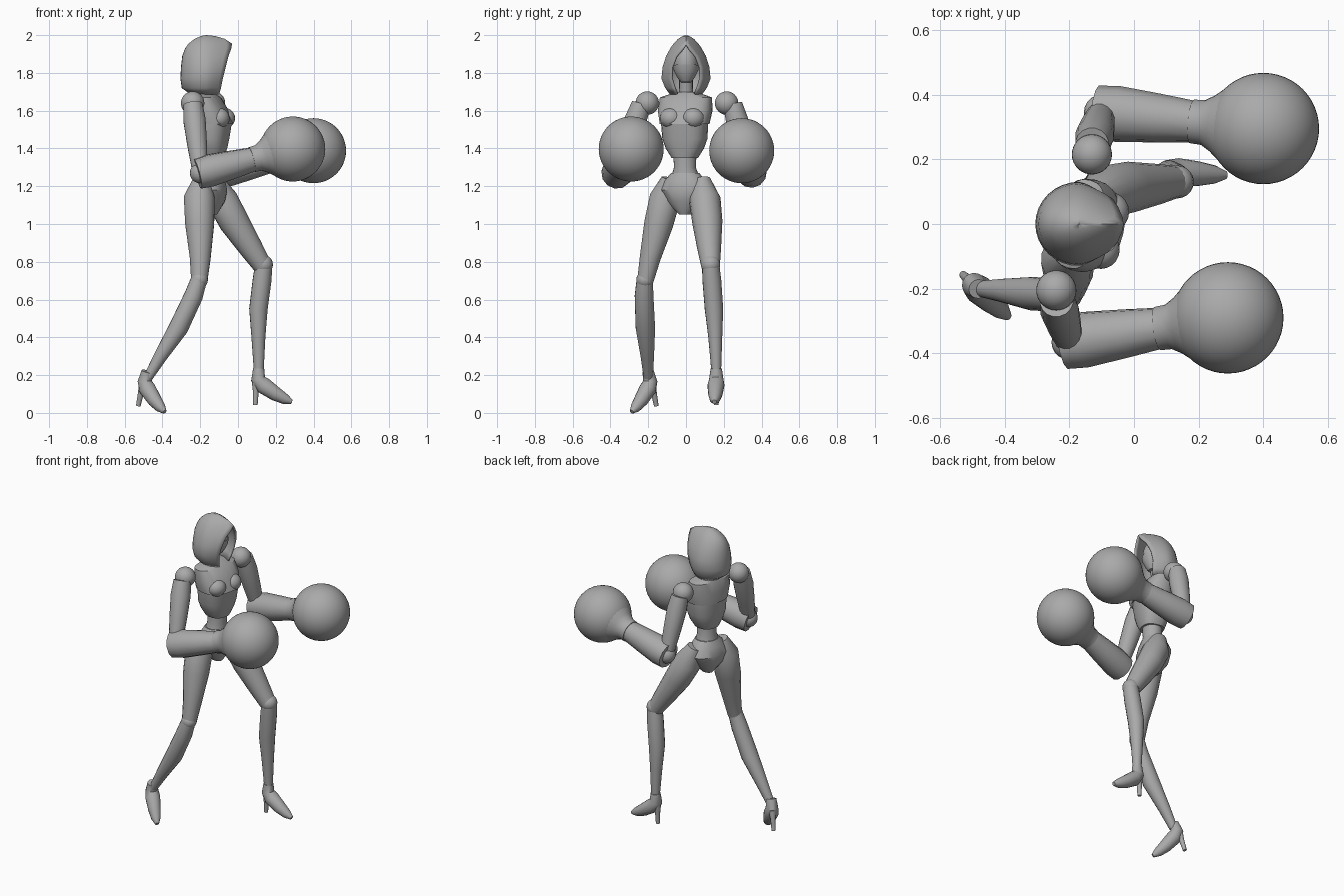
import bpy, bmesh
from math import sin, cos, pi, radians
from mathutils import Vector, Matrix

cube = bpy.data.objects.get("Cube")
if cube:
    bpy.data.objects.remove(cube)

GREY = (0.4, 0.4, 0.4, 1)
grey = bpy.data.materials.new("plain grey")
grey.use_nodes = True
grey.diffuse_color = GREY
grey.node_tree.nodes["Principled BSDF"].inputs["Base Color"].default_value = GREY


def finish(name, bm, angle=35):
    bmesh.ops.remove_doubles(bm, verts=bm.verts, dist=0.0005)
    bmesh.ops.recalc_face_normals(bm, faces=bm.faces)
    mesh = bpy.data.meshes.new(name)
    bm.to_mesh(mesh)
    bm.free()
    mesh.materials.append(grey)
    obj = bpy.data.objects.new(name, mesh)
    bpy.context.collection.objects.link(obj)
    bpy.ops.object.select_all(action='DESELECT')
    obj.select_set(True)
    bpy.context.view_layer.objects.active = obj
    bpy.ops.object.shade_smooth_by_angle(angle=radians(angle))
    return obj


def skin(name, rings, closed=True, angle=35):
    """Join rings of points into a surface, capped when closed."""
    bm = bmesh.new()
    rows = [[bm.verts.new(p) for p in ring] for ring in rings]
    n = len(rows[0])
    for a, b in zip(rows, rows[1:]):
        for i in range(n if closed else n - 1):
            j = (i + 1) % n
            bm.faces.new((a[i], a[j], b[j], b[i]))
    if closed:
        bm.faces.new(rows[0])
        bm.faces.new(rows[-1])
    return finish(name, bm, angle)


def limb(name, points, sides=16, width=1.0):
    """Round tube through (x, y, z, radius) points."""
    centres = [Vector(p[:3]) for p in points]
    axis = (centres[-1] - centres[0]).normalized()
    base = Vector((0, 0, 1)).rotation_difference(axis)
    rings = []
    for i, c in enumerate(centres):
        tangent = centres[min(i + 1, len(centres) - 1)] - centres[max(i - 1, 0)]
        turn = axis.rotation_difference(tangent.normalized()) @ base
        r = points[i][3]
        rings.append([c + turn @ Vector((r * cos(2 * pi * k / sides),
                                         r * width * sin(2 * pi * k / sides), 0))
                      for k in range(sides)])
    return skin(name, rings)


def ball(name, centre, size, sides=32):
    bm = bmesh.new()
    bmesh.ops.create_uvsphere(bm, u_segments=sides, v_segments=sides // 2, radius=1,
                              matrix=Matrix.Translation(centre) @ Matrix.Diagonal((*size, 1)))
    return finish(name, bm)


# Torso parts share one twisted frame
PIVOT = Vector((-0.17, 0, 0))
TWIST = Matrix.Translation(PIVOT) @ Matrix.Rotation(radians(-14), 4, 'Z') @ Matrix.Translation(-PIVOT)


def body(name, rows, power=0.8, sides=24):
    """Stack of (height, back, front, half width) sections."""
    def bend(v):
        return abs(v) ** power * (1 if v > 0 else -1)
    rings = []
    for z, back, front, half in rows:
        mid, rx = (back + front) / 2, (front - back) / 2
        rings.append([TWIST @ Vector((mid + rx * bend(cos(2 * pi * k / sides)),
                                      half * bend(sin(2 * pi * k / sides)), z))
                      for k in range(sides)])
    return skin(name, rings, angle=28)


body("upper_chest", [(1.70, -0.225, -0.14, 0.05), (1.67, -0.24, -0.10, 0.14),
                     (1.60, -0.25, -0.055, 0.145), (1.53, -0.25, -0.03, 0.13)])
body("rib_cage", [(1.54, -0.245, -0.035, 0.124), (1.45, -0.24, -0.05, 0.118),
                  (1.40, -0.23, -0.06, 0.10), (1.35, -0.215, -0.075, 0.068)])
body("waist", [(1.38, -0.205, -0.085, 0.062), (1.30, -0.205, -0.09, 0.058),
               (1.25, -0.215, -0.085, 0.075)], 1)
body("pelvis", [(1.27, -0.215, -0.085, 0.075), (1.23, -0.235, -0.07, 0.11),
                (1.18, -0.25, -0.06, 0.135), (1.12, -0.24, -0.07, 0.10),
                (1.05, -0.19, -0.11, 0.03)], 0.95)
for side, s in (("left", 1), ("right", -1)):
    ball(side + "_bust", TWIST @ Vector((-0.085, 0.06 * s, 1.56)), (0.058, 0.06, 0.055), 20)

# Neck, face and lower mask
limb("neck", [(-0.19, 0, 1.66, 0.042), (-0.18, 0, 1.72, 0.036), (-0.165, 0, 1.80, 0.036)])
ball("face", (-0.16, 0, 1.85), (0.075, 0.064, 0.105))
limb("mask", [(-0.145, 0, 1.75, 0.026), (-0.147, 0, 1.775, 0.046),
              (-0.15, 0, 1.81, 0.064), (-0.152, 0, 1.84, 0.071)])


# Hood: rounded back, straight sides running to the front opening
def hood_row(z, back, front, half, gap, mid=-0.17):
    row = [(mid + (front - mid) * k / 5, half + (gap - half) * (k / 5) ** 1.5, z)
           for k in range(5, 0, -1)]
    row += [(mid + (back - mid) * sin(pi * k / 16), half * cos(pi * k / 16), z) for k in range(17)]
    return row + [(x, -y, z) for x, y, z in reversed(row[:5])]


hood = skin("hood", [hood_row(*r) for r in (
    (1.685, -0.25, -0.10, 0.085, 0.05), (1.72, -0.298, -0.09, 0.11, 0.065),
    (1.77, -0.305, -0.08, 0.13, 0.08), (1.83, -0.302, -0.065, 0.124, 0.078),
    (1.89, -0.295, -0.05, 0.105, 0.055), (1.93, -0.28, -0.035, 0.083, 0.02),
    (1.955, -0.262, -0.032, 0.066, 0), (1.98, -0.23, -0.07, 0.042, 0),
    (1.995, -0.195, -0.12, 0.018, 0), (2.0, -0.171, -0.169, 0.001, 0))], closed=False, angle=50)
shell = hood.modifiers.new("thickness", 'SOLIDIFY')
shell.thickness = 0.012
shell.offset = -1

# Arms and round gloves
arms = {
    "left": (Vector((-0.13, 0.215, 1.64)), Vector((-0.10, 0.345, 1.275)), Vector((0.40, 0.295, 1.388))),
    "right": (Vector((-0.24, -0.205, 1.64)), Vector((-0.20, -0.365, 1.27)), Vector((0.29, -0.29, 1.397))),
}
for side, (shoulder, elbow, glove) in arms.items():
    ball(side + "_shoulder", shoulder, (0.062,) * 3)
    out = Vector((0, 0.03 if side == "left" else -0.03, 0))

    def along(a, b, t, r):
        return (*a.lerp(b, t), r)
    limb(side + "_upper_arm", [along(shoulder + out, elbow, 0.02, 0.052),
                               along(shoulder + out, elbow, 0.25, 0.06),
                               along(shoulder + out, elbow, 0.6, 0.053),
                               along(shoulder + out, elbow, 0.95, 0.042)])
    ball(side + "_elbow", elbow, (0.055,) * 3, 20)
    limb(side + "_forearm", [along(elbow, glove, -0.03, 0.082), along(elbow, glove, 0.1, 0.087),
                             along(elbow, glove, 0.35, 0.076), along(elbow, glove, 0.6, 0.063)], 12)
    limb(side + "_glove_cuff", [along(elbow, glove, 0.56, 0.068), along(elbow, glove, 0.63, 0.07),
                                along(elbow, glove, 0.69, 0.088), along(elbow, glove, 0.80, 0.135)], 24)
    ball(side + "_glove", glove, (0.172,) * 3, 48)

# Legs
limb("left_thigh", [(-0.125, 0.085, 1.235, 0.045), (-0.085, 0.10, 1.13, 0.083),
                    (-0.02, 0.113, 1.01, 0.08), (0.07, 0.123, 0.87, 0.063),
                    (0.128, 0.13, 0.78, 0.05)])
limb("left_shin", [(0.137, 0.13, 0.79, 0.046), (0.127, 0.137, 0.70, 0.05),
                   (0.108, 0.148, 0.55, 0.049), (0.108, 0.155, 0.40, 0.037),
                   (0.11, 0.16, 0.22, 0.026)])
limb("right_thigh", [(-0.19, -0.085, 1.24, 0.045), (-0.205, -0.11, 1.14, 0.083),
                     (-0.203, -0.145, 1.0, 0.078), (-0.20, -0.19, 0.82, 0.056),
                     (-0.205, -0.215, 0.70, 0.044)])
limb("right_shin", [(-0.205, -0.218, 0.71, 0.043), (-0.235, -0.222, 0.62, 0.05),
                    (-0.315, -0.215, 0.45, 0.052), (-0.41, -0.205, 0.30, 0.036),
                    (-0.475, -0.20, 0.19, 0.025)])
ball("left_knee", (0.134, 0.13, 0.785), (0.051,) * 3, 20)
ball("right_knee", (-0.205, -0.217, 0.705), (0.046,) * 3, 20)

# High-heeled feet, built once in a local frame and posed at each ankle
foot = [(0, 0, 0.005, 0.03), (-0.004, 0, -0.05, 0.038), (0.025, 0, -0.085, 0.045),
        (0.09, 0, -0.13, 0.038), (0.14, 0, -0.157, 0.028), (0.175, 0, -0.172, 0.012)]
heel = [(-0.012, 0, -0.055, 0.026), (-0.016, 0, -0.11, 0.016), (-0.018, 0, -0.188, 0.012)]
ankles = {"left": ((0.11, 0.16, 0.23), -3, 0), "right": ((-0.482, -0.20, 0.215), -43, 14)}
for side, (ankle, yaw, pitch) in ankles.items():
    pose = (Matrix.Translation(ankle) @ Matrix.Rotation(radians(yaw), 4, 'Z')
            @ Matrix.Rotation(radians(pitch), 4, 'Y'))
    for part, points in (("foot", foot), ("heel", heel)):
        limb(side + "_" + part, [(*(pose @ Vector(p[:3])), p[3]) for p in points])
